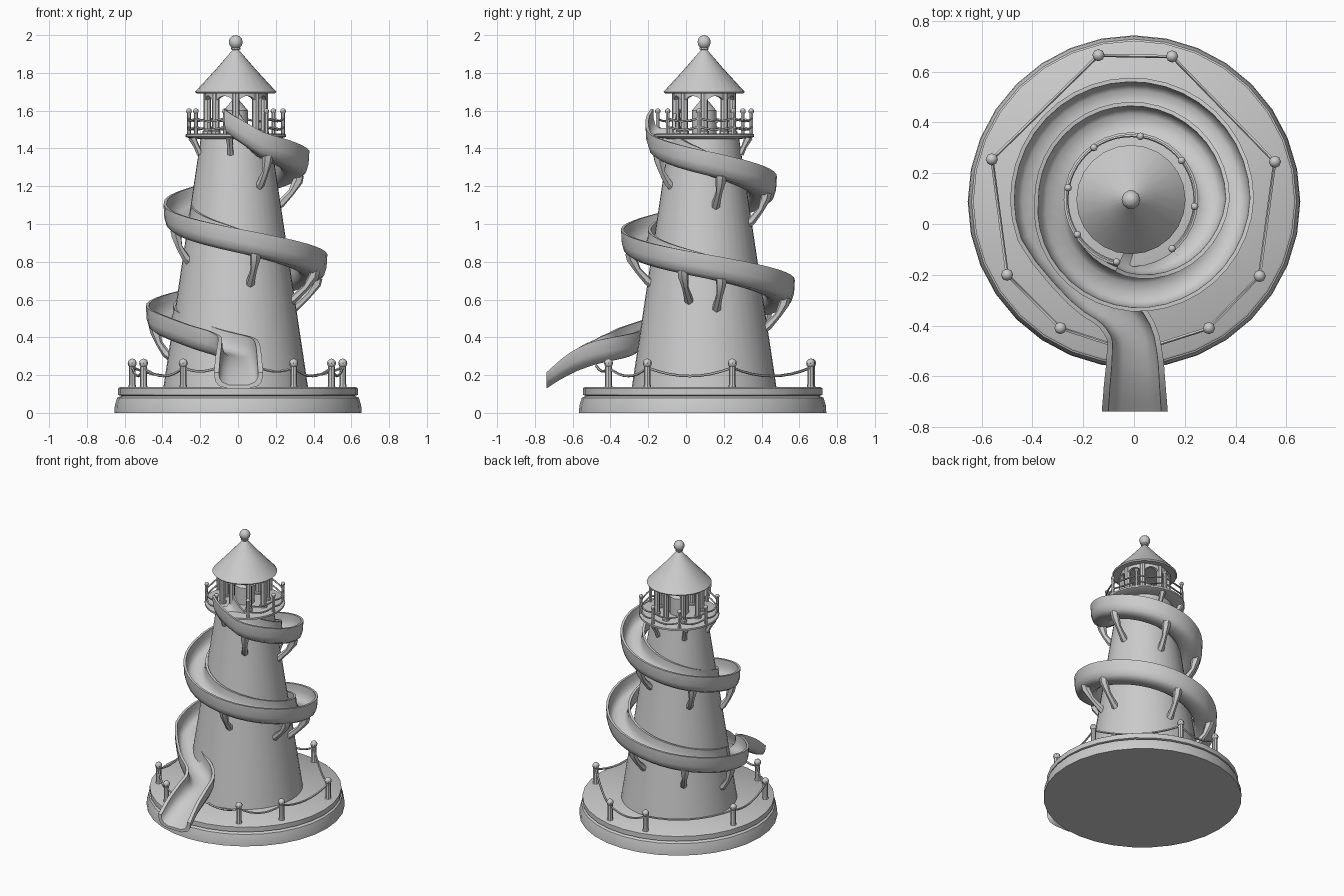
import bpy, bmesh, math
from mathutils import Vector

if "Cube" in bpy.data.objects:
    bpy.data.objects.remove(bpy.data.objects["Cube"])

paint = bpy.data.materials.new("light grey")
paint.diffuse_color = (0.6, 0.6, 0.6, 1)
paint.use_nodes = True
paint.node_tree.nodes["Principled BSDF"].inputs["Base Color"].default_value = paint.diffuse_color
CX, CY = -0.012, 0.096          # tower axis
BX, BY = 0.0, 0.088             # base axis


def finish(bm, name, angle=35):
    bmesh.ops.recalc_face_normals(bm, faces=bm.faces[:])
    me = bpy.data.meshes.new(name)
    bm.to_mesh(me)
    bm.free()
    me.materials.append(paint)
    ob = bpy.data.objects.new(name, me)
    bpy.context.collection.objects.link(ob)
    bpy.ops.object.select_all(action='DESELECT')
    ob.select_set(True)
    bpy.context.view_layer.objects.active = ob
    bpy.ops.object.shade_smooth_by_angle(angle=math.radians(angle))
    return ob


def loft(bm, rings, caps=True):
    """Join closed rings of points into a skin."""
    vs = [[bm.verts.new(p) for p in r] for r in rings]
    n = len(vs[0])
    for a, b in zip(vs, vs[1:]):
        for i in range(n):
            bm.faces.new((a[i], a[(i + 1) % n], b[(i + 1) % n], b[i]))
    if caps:
        bm.faces.new(vs[0])
        bm.faces.new(vs[-1][::-1])


def lathe(bm, prof, x, y, n):
    loft(bm, [[(x + r * math.cos(2 * math.pi * i / n), y + r * math.sin(2 * math.pi * i / n), z)
               for i in range(n)] for r, z in prof])


def tube(bm, pts, radii, n=5):
    pts = [Vector(p) for p in pts]
    rings = []
    for i, p in enumerate(pts):
        t = (pts[min(i + 1, len(pts) - 1)] - pts[max(i - 1, 0)]).normalized()
        u = t.cross(Vector((0, 0, 1))).normalized()
        w = u.cross(t)
        r = radii[i] if isinstance(radii, list) else radii
        rings.append([p + r * (math.cos(2 * math.pi * (k + .5) / n) * u + math.sin(2 * math.pi * (k + .5) / n) * w)
                      for k in range(n)])
    loft(bm, rings)


def ball(r, z, k=6):
    return [(max(r * math.sin(math.pi * i / k), 0.002), z - r * math.cos(math.pi * i / k)) for i in range(k + 1)]


def rope(bm, a, b, sag, r):
    a, b = Vector(a), Vector(b)
    tube(bm, [a.lerp(b, i / 8) - Vector((0, 0, sag * 4 * (i / 8) * (1 - i / 8))) for i in range(9)], r)


def tower_r(z):
    return 0.383 - (z - 0.135) * 0.15


def polar(r, deg, z):
    a = math.radians(deg)
    return Vector((CX + r * math.cos(a), CY + r * math.sin(a), z))


# base drum and step
bm = bmesh.new()
lathe(bm, [(.655, 0), (.652, .04), (.64, .08), (.618, .09), (.634, .095), (.634, .13), (.625, .136)], BX, BY, 32)
finish(bm, "base")

# tapered tower
bm = bmesh.new()
lathe(bm, [(tower_r(.13), .13), (tower_r(1.465), 1.465)], CX, CY, 40)
finish(bm, "tower")

# gallery deck
bm = bmesh.new()
lathe(bm, [(.19, 1.45), (.255, 1.457), (.265, 1.462), (.265, 1.475), (.255, 1.478)], CX, CY, 32)
finish(bm, "gallery_deck")

# gallery posts and rails, open at the slide entry
bm = bmesh.new()
angs = [-50 + i * 307 / 7 for i in range(8)]
for a in angs:
    p = polar(.252, a, 0)
    lathe(bm, [(.011, 1.46), (.011, 1.59)], p.x, p.y, 6)
    lathe(bm, ball(.015, 1.597), p.x, p.y, 8)
for a, b in zip(angs, angs[1:]):
    for z in (1.515, 1.56):
        pts = [polar(.252, a + (b - a) * t / 6, z - .016 * math.sin(math.pi * t / 6)) for t in range(7)]
        tube(bm, pts, .006)
finish(bm, "gallery_railing")

# lantern columns
bm = bmesh.new()
for i in range(8):
    p = polar(.15, i * 45 - 90, 0)
    lathe(bm, [(.026, 1.47), (.026, 1.49), (.02, 1.495), (.02, 1.705)], p.x, p.y, 8)
finish(bm, "lantern_columns")

# arched band between the columns
bm = bmesh.new()
rings = []
for i in range(65):
    a, t = i * 360 / 64 - 90, (i % 8) / 8
    z = 1.62 + .058 * math.sqrt(math.sin(math.pi * t)) if t else 1.62
    rings.append([polar(.16, a, z), polar(.16, a, 1.705), polar(.142, a, 1.705), polar(.142, a, z)])
loft(bm, rings, False)
bmesh.ops.remove_doubles(bm, verts=bm.verts[:], dist=1e-5)
finish(bm, "lantern_arches")

# inner core with pointed top
bm = bmesh.new()
lathe(bm, [(.065, 1.47), (.065, 1.6), (.003, 1.675)], CX, CY, 12)
finish(bm, "lantern_core")

# conical roof and finial
bm = bmesh.new()
lathe(bm, [(.13, 1.70), (.208, 1.692), (.215, 1.70), (.10, 1.825), (.018, 1.92)], CX, CY, 24)
finish(bm, "roof")
bm = bmesh.new()
lathe(bm, [(.014, 1.9), (.014, 1.918), (.025, 1.925), (.025, 1.934), (.012, 1.94)], CX, CY, 10)
lathe(bm, ball(.037, 1.963), CX, CY, 10)
finish(bm, "finial")


# slide path: rim height and outer radius by angle travelled from the front
def rim_z(th):
    return 1.527 - th * .137 / 90 + max(0, 30 - th) * .0018


def outer_r(th):
    keys = [(-10, .29), (0, .305), (45, .35), (90, .39), (270, .38), (360, .44), (450, .485), (640, .475)]
    for (a, ra), (b, rb) in zip(keys, keys[1:]):
        if th <= b:
            return ra + (rb - ra) * (th - a) / (b - a)
    return .475


path = []                       # (centre, half width, depth)
for i in range(74):
    th = -8 + i * 9
    h = .08
    path.append((polar(outer_r(th) - h, th - 90, rim_z(th)), h, .128))
# run-out that turns to the front
tail = [path[-4], path[-1]] + [(Vector(p), h, d) for p, h, d in [
    ((-.205, -.25, .465), .085, .128), ((-.08, -.335, .425), .092, .128), ((-.012, -.425, .40), .10, .128),
    ((.003, -.53, .365), .112, .125), ((.003, -.64, .30), .122, .11), ((.003, -.738, .215), .13, .085)]]
tail.append((Vector((.003, -.83, .13)), .13, .085))
for k in range(1, len(tail) - 2):
    a, b, c, d = [q[0] for q in tail[k - 1:k + 3]]
    for s in range(1, 4):
        t = s / 3
        p = .5 * (2 * b + (c - a) * t + (2 * a - 5 * b + 4 * c - d) * t * t + (3 * b - a - 3 * c + d) * t ** 3)
        mix = lambda j: tail[k][j] * (1 - t) + tail[k + 1][j] * t
        path.append((p, mix(1), mix(2)))

# U-shaped channel swept along the path
half = [(1, -.04), (1.0, 0), (.8, 0), (.78, -.35), (.66, -.62), (.4, -.78)]
under = [(.45, -1.0), (.8, -.85), (.95, -.55)]
section = half + [(-x, z) for x, z in half[::-1]] + [(-x, z) for x, z in under[::-1]] + under
bm = bmesh.new()
rings = []
for i, (p, h, d) in enumerate(path):
    t = path[min(i + 1, len(path) - 1)][0] - path[max(i - 1, 0)][0]
    side = Vector((t.y, -t.x, 0)).normalized()
    rings.append([p + side * h * x + Vector((0, 0, d * z)) for x, z in section])
loft(bm, rings)
finish(bm, "spiral_slide", 45)

# brackets holding the slide to the tower
bm = bmesh.new()
for th in (35, 105, 165, 230, 295, 375, 435, 462, 530, 580, 628):
    z, ro, a = rim_z(th) - .11, outer_r(th), th - 90
    zl = z - .16
    tube(bm, [polar(ro - .045, a, z), polar(ro - .05, a, z - .03), polar((ro + tower_r(zl)) / 2 - .01, a, z - .09),
              polar(tower_r(zl) + .012, a, zl + .015), polar(tower_r(zl) - .01, a, zl)],
         [.03, .028, .018, .022, .026], 6)
for a in (-98, -165, 80, 135):
    tube(bm, [polar(.24, a, 1.46), polar(.215, a, 1.41), polar(.195, a, 1.37)], [.022, .015, .018], 6)
finish(bm, "brackets")

# fence posts around the base
posts = [(.295, -.41), (.495, -.205), (.555, .245), (.15, .66), (-.14, .665), (-.56, .255), (-.5, -.2), (-.29, -.41)]
bm = bmesh.new()
for x, y in posts:
    lathe(bm, [(.022, .13), (.018, .15), (.018, .245)], x, y, 8)
    lathe(bm, ball(.024, .263), x, y, 8)
finish(bm, "fence_posts")

# sagging fence ropes
bm = bmesh.new()
for (ax, ay), (bx, by) in zip(posts, posts[1:]):
    rope(bm, (ax, ay, .24), (bx, by, .24), .045, .007)
rope(bm, (.295, -.41, .24), (.09, -.475, .25), .025, .007)
rope(bm, (-.29, -.41, .24), (-.09, -.475, .25), .025, .007)
finish(bm, "fence_ropes")
